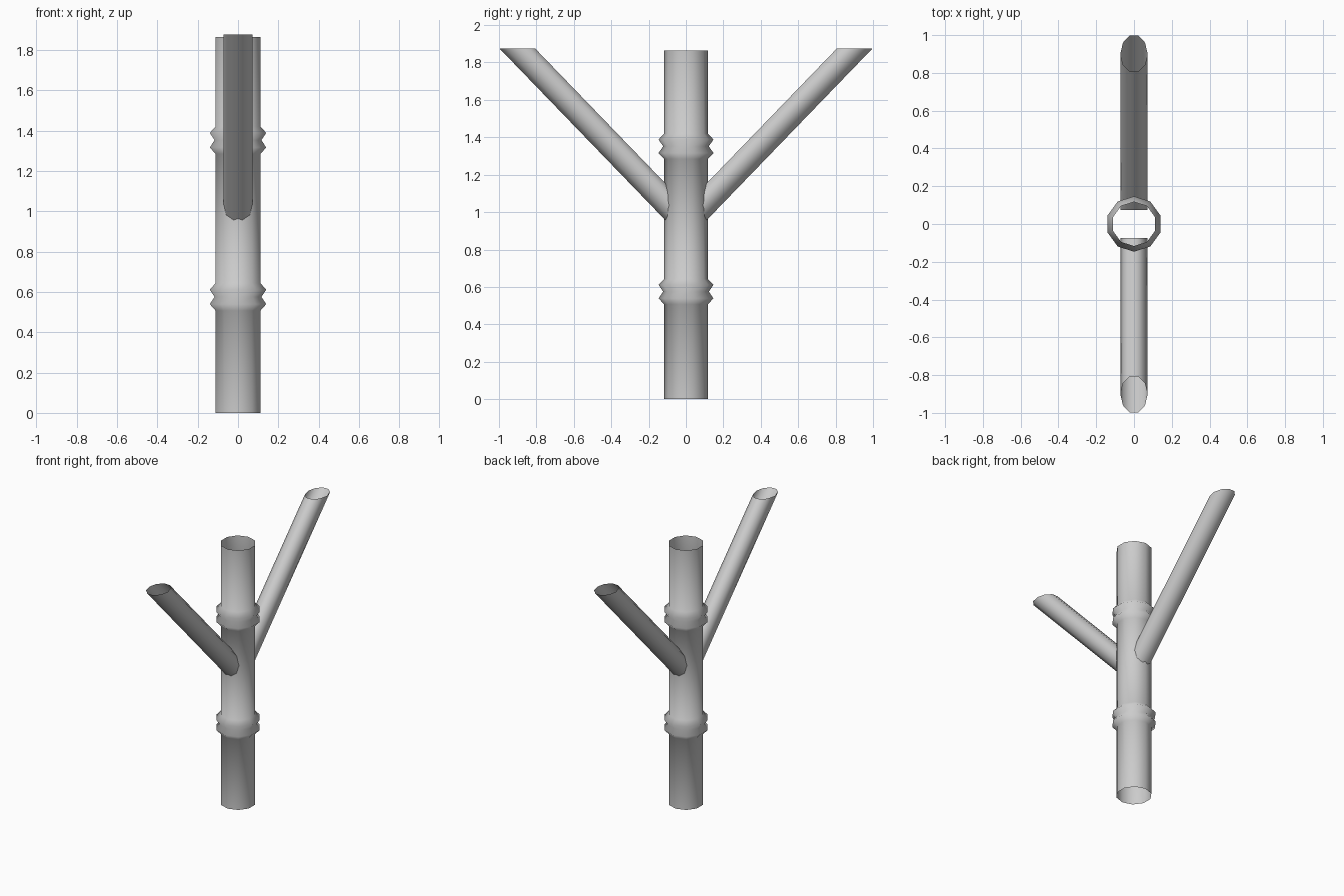
import bpy
import math

cube = bpy.data.objects.get("Cube")
if cube:
    bpy.data.objects.remove(cube)

SIDES = 10
grey = bpy.data.materials.new("pale_grey")
grey.use_nodes = True
grey.diffuse_color = (0.6, 0.6, 0.6, 1)
grey.node_tree.nodes["Principled BSDF"].inputs["Base Color"].default_value = (0.6, 0.6, 0.6, 1)


def tube(name, rings):
    """Skin a list of vertex rings into an open, smooth tube."""
    verts = [v for ring in rings for v in ring]
    faces = []
    for k in range(len(rings) - 1):
        a, b = k * SIDES, (k + 1) * SIDES
        for i in range(SIDES):
            j = (i + 1) % SIDES
            faces.append((a + i, a + j, b + j, b + i))
    mesh = bpy.data.meshes.new(name)
    mesh.from_pydata(verts, [], faces)
    mesh.materials.append(grey)
    mesh.shade_smooth()
    obj = bpy.data.objects.new(name, mesh)
    bpy.context.collection.objects.link(obj)
    return obj


# Trunk: open pipe with two double-ridged collars
R, RIDGE, VALLEY, TOP = 0.117, 0.147, 0.122, 1.863
profile = [(R, 0)]
for mid in (0.575, 1.352):
    profile += [(R, mid - 0.068), (RIDGE, mid - 0.036), (VALLEY, mid),
                (RIDGE, mid + 0.036), (R, mid + 0.068)]
profile.append((R, TOP))
angles = [math.pi / 2 + 2 * math.pi * i / SIDES for i in range(SIDES)]
tube("trunk_pipe", [[(r * math.cos(a), r * math.sin(a), z) for a in angles]
                    for r, z in profile])

# Branches: slanted pipes, cut level at the tip and upright inside the trunk
BR, TIP_Y, TIP_Z, ROOT_Y, SLOPE = 0.072, 0.902, 1.875, 0.073, math.radians(46)
for name, side in (("front_branch", -1), ("back_branch", 1)):
    root, tip = [], []
    for i in range(SIDES):
        a = side * 2 * math.pi * i / SIDES
        x, off = BR * math.cos(a), BR * math.sin(a)
        y = TIP_Y + off / math.sin(SLOPE)
        tip.append((x, side * y, TIP_Z))
        root.append((x, side * ROOT_Y, TIP_Z - (y - ROOT_Y) * math.tan(SLOPE)))
    tube(name, [root, tip])
